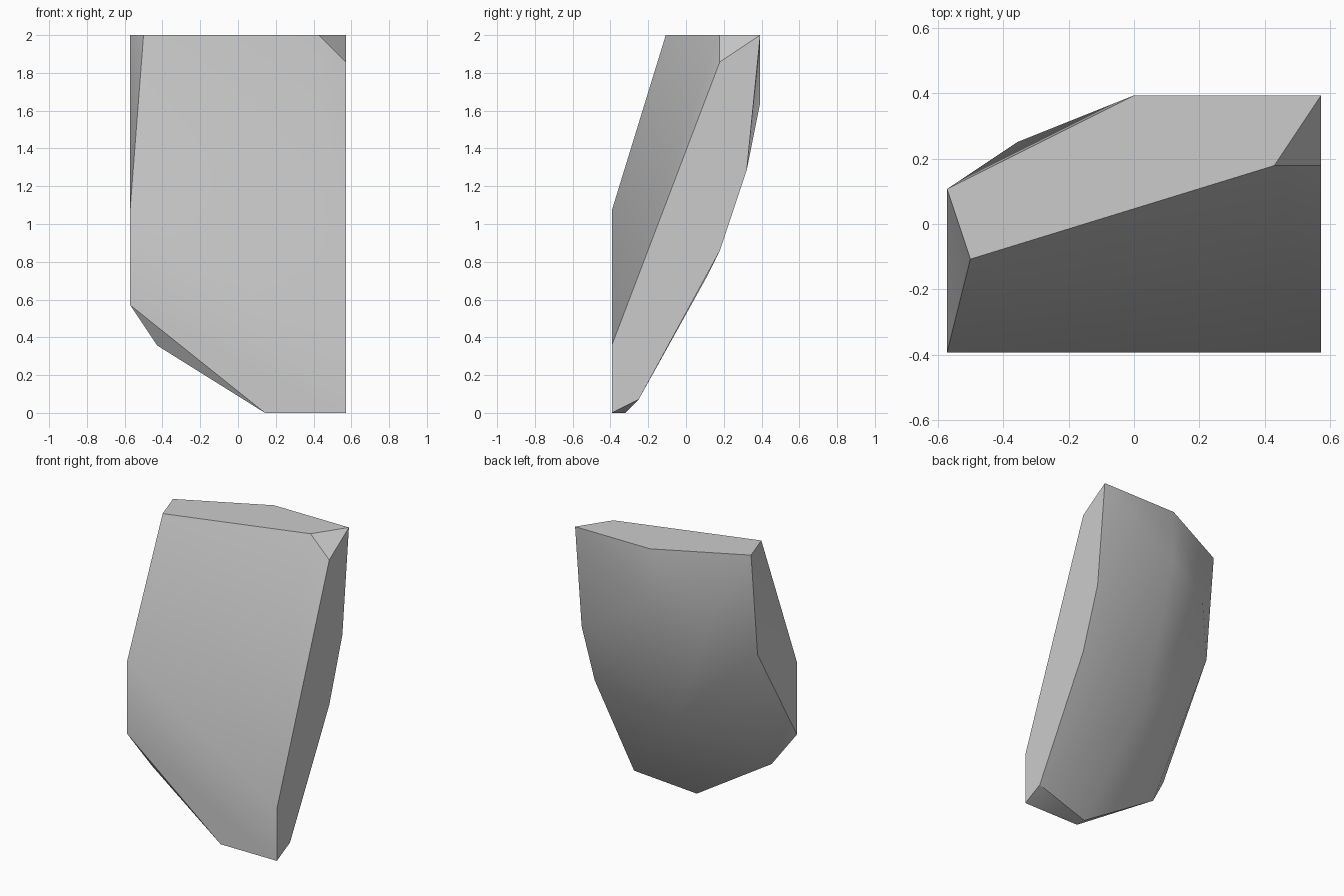
import bpy
import bmesh
import math
from mathutils import Vector

cube = bpy.data.objects.get("Cube")
if cube:
    bpy.data.objects.remove(cube, do_unlink=True)


def make_material(name, value):
    material = bpy.data.materials.new(name)
    material.use_nodes = True
    colour = (value, value, value, 1)
    material.diffuse_color = colour
    material.node_tree.nodes["Principled BSDF"].inputs["Base Color"].default_value = colour
    return material


# All corners of the chipped stone sit on a regular lattice
unit = 1 / 14
offset = Vector((0, -5.5, 0))

# Flat top rim and the small chipped corner below it
top_rim = [(x, y, 28) for x, y in ((-8, 7), (-7, 4), (6, 8), (8, 11), (0, 11))]
chipped_corner = [(8, 8, 26)]

# Upright front face and the cut along its lower edge
front_face = [(x, 0, z) for x, z in ((8, 5), (8, 0), (2, 0), (-8, 8), (-8, 15))]
lower_cut = [(2, 1, 0), (-6, 1, 5)]

# Back edges of the two flat sides
left_side = [(8, y, z) for y, z in ((10, 18), (8, 12), (2, 1))]
right_side = [(-8, 6, 18)]

# Rounded back
back_bulge = [(0, 11, 23), (-5, 9, 22), (0, 7, 10)]

corners = (top_rim + chipped_corner + front_face + lower_cut
           + left_side + right_side + back_bulge)

# Wrap one solid stone around the corners
bm = bmesh.new()
for corner in corners:
    bm.verts.new((Vector(corner) + offset) * unit)
bmesh.ops.convex_hull(bm, input=bm.verts[:])
bmesh.ops.dissolve_limit(bm, angle_limit=math.radians(0.5),
                         verts=bm.verts[:], edges=bm.edges[:])
bmesh.ops.recalc_face_normals(bm, faces=bm.faces[:])

mesh = bpy.data.meshes.new("stone")
bm.to_mesh(mesh)
bm.free()
mesh.materials.append(make_material("stone grey", 0.6))

stone = bpy.data.objects.new("stone", mesh)
bpy.context.collection.objects.link(stone)

# Soft shading on the broad faces, crisp edges at the cuts
bpy.ops.object.select_all(action="DESELECT")
stone.select_set(True)
bpy.context.view_layer.objects.active = stone
bpy.ops.object.shade_smooth_by_angle(angle=math.radians(30))
